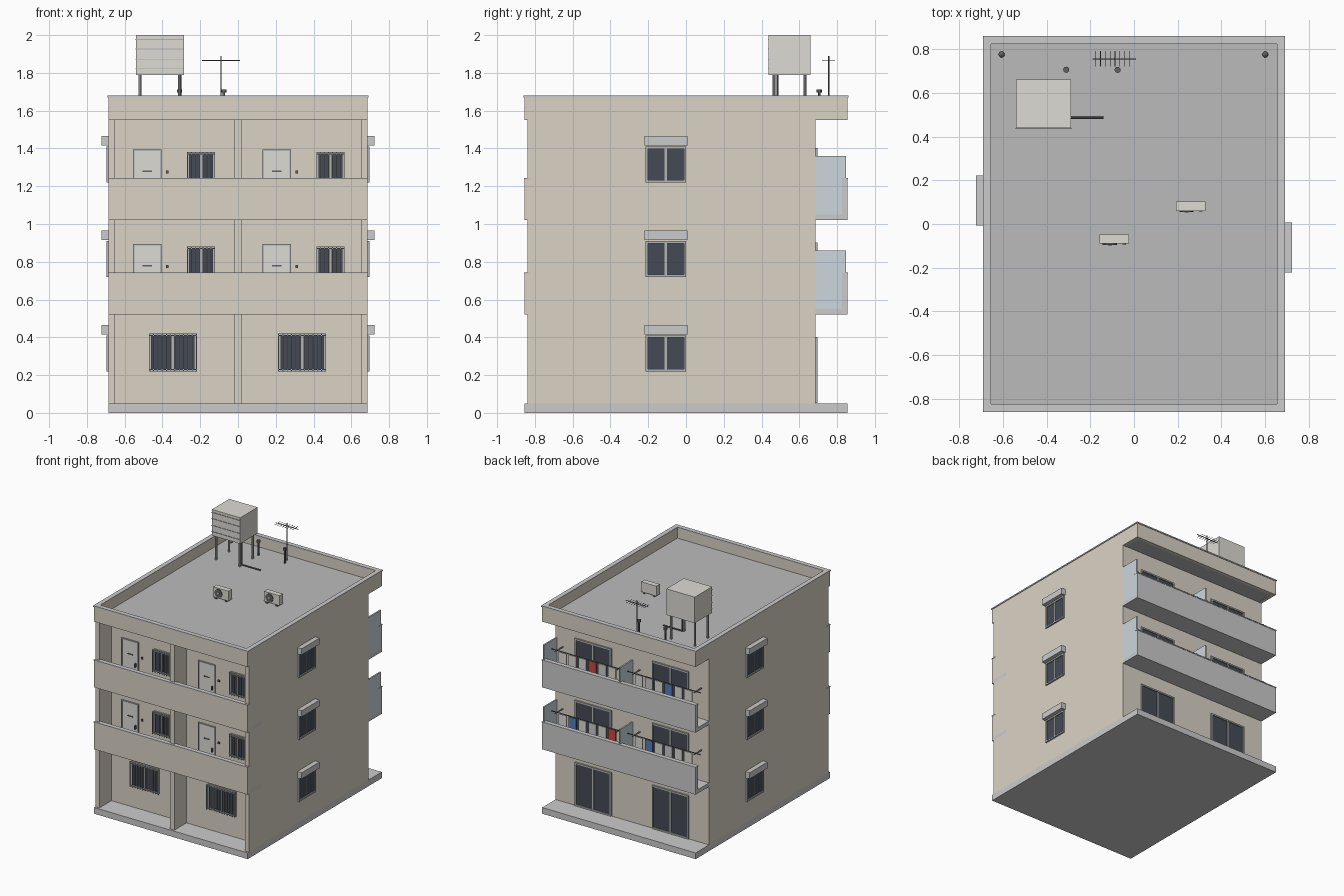
import bpy, bmesh, math
from mathutils import Matrix, Vector

if "Cube" in bpy.data.objects:
    bpy.data.objects.remove(bpy.data.objects["Cube"])


def material(name, rgb):
    m = bpy.data.materials.new(name)
    m.diffuse_color = (*rgb, 1)
    m.use_nodes = True
    m.node_tree.nodes["Principled BSDF"].inputs["Base Color"].default_value = m.diffuse_color
    return m


WALL = material("wall_beige", (0.70, 0.65, 0.56))
ROOF = material("roof_grey", (0.50, 0.50, 0.50))
CONC = material("concrete", (0.58, 0.58, 0.57))
GLASS = material("dark_glass", (0.06, 0.07, 0.09))
FRAME = material("frame_grey", (0.45, 0.46, 0.47))
DARK = material("dark_metal", (0.12, 0.12, 0.12))
PALE = material("pale_paint", (0.72, 0.71, 0.66))
PANEL = material("panel_blue", (0.60, 0.68, 0.73))
CLOTH = {"w": PALE, "g": CONC, "r": material("red_cloth", (0.55, 0.07, 0.06)),
         "b": material("blue_cloth", (0.10, 0.20, 0.48))}


def finish(name, bm, mat, loc=(0, 0, 0), rot=0):
    me = bpy.data.meshes.new(name)
    bmesh.ops.recalc_face_normals(bm, faces=bm.faces)
    bm.to_mesh(me)
    bm.free()
    me.materials.append(mat)
    ob = bpy.data.objects.new(name, me)
    ob.location = loc
    ob.rotation_euler.z = math.radians(rot)
    bpy.context.collection.objects.link(ob)
    return ob


def boxes(name, items, mat, loc=(0, 0, 0), rot=0):
    """Several boxes (x0, x1, y0, y1, z0, z1) in one object."""
    bm = bmesh.new()
    for x0, x1, y0, y1, z0, z1 in items:
        m = Matrix.Translation(((x0 + x1) / 2, (y0 + y1) / 2, (z0 + z1) / 2)) @ \
            Matrix.Diagonal((x1 - x0, y1 - y0, z1 - z0, 1))
        bmesh.ops.create_cube(bm, size=1, matrix=m)
    return finish(name, bm, mat, loc, rot)


def rods(name, items, mat, sides=8):
    """Several cylinders (start, end, radius) in one object."""
    bm = bmesh.new()
    for a, b, r in items:
        a, b = Vector(a), Vector(b)
        q = (b - a).to_track_quat('Z', 'Y').to_matrix().to_4x4()
        bmesh.ops.create_cone(bm, cap_ends=True, segments=sides, radius1=r, radius2=r,
                              depth=(b - a).length, matrix=Matrix.Translation((a + b) / 2) @ q)
    ob = finish(name, bm, mat)
    bpy.context.view_layer.objects.active = ob
    ob.select_set(True)
    bpy.ops.object.shade_smooth_by_angle()
    ob.select_set(False)
    return ob


def window(name, w, h, loc, rot, bars=False):
    """Two-pane window; loc is the bottom centre on the wall, local -y is outward."""
    a, t = w / 2, 0.012
    boxes(name + "_glass", [(-a + t, a - t, -0.004, 0.01, t, h - t)], GLASS, loc, rot)
    boxes(name + "_frame", [(-a, -a + t, -0.012, 0.01, 0, h), (a - t, a, -0.012, 0.01, 0, h),
                            (-a + t, a - t, -0.012, 0.01, 0, t), (-a + t, a - t, -0.012, 0.01, h - t, h),
                            (-0.006, 0.006, -0.010, 0.01, t, h - t)], FRAME, loc, rot)
    if bars:
        n = round(w / 0.022)
        grille = [(-a + w * i / n - 0.002, -a + w * i / n + 0.002, -0.024, -0.019, 0, h)
                  for i in range(n + 1)]
        grille += [(-a, a, -0.025, -0.018, z, z + 0.005) for z in (0.008, h - 0.013)]
        boxes(name + "_bars", grille, FRAME, loc, rot)


W, B, E = 0.685, 0.685, 0.855    # half width, main wall depth, outer edge

# main body, plinth and front wing walls
boxes("main_body", [(-W, W, -B, B, 0.05, 1.56)], WALL)
boxes("base_slab", [(-W, W, -E, E, 0, 0.05)], CONC)
boxes("front_wing_walls", [(x0, x1, -0.84, -B, 0.05, 1.56)
                           for x0, x1 in ((-W, -0.65), (-0.02, 0.02), (0.65, W))], WALL)

# roof and parapet
boxes("roof_deck", [(-0.66, 0.66, -0.83, 0.83, 1.552, 1.59)], ROOF)
boxes("roof_parapet", [(-W, W, -E, -0.825, 1.55, 1.67), (-W, W, 0.825, E, 1.55, 1.67),
                       (-W, -0.655, -0.825, 0.825, 1.55, 1.67),
                       (0.655, W, -0.825, 0.825, 1.55, 1.67)], WALL)
boxes("parapet_cap", [(-0.69, 0.69, -0.86, -0.823, 1.67, 1.68), (-0.69, 0.69, 0.823, 0.86, 1.67, 1.68),
                      (-0.69, -0.653, -0.823, 0.823, 1.67, 1.68),
                      (0.653, 0.69, -0.823, 0.823, 1.67, 1.68)], CONC)

# ground floor front windows
for s in (-1, 1):
    window("ground_window", 0.25, 0.20, (-0.345 if s < 0 else 0.34, -B, 0.22), 0, True)

laundry = {0.5: ("wwgwbw", "rwgwbw"), 1.0: ("wwbwgw", "wgrwww")}
for f in (0.5, 1.0):
    # walkway in front and balcony behind
    for s, name in ((-1, "walkway"), (1, "balcony")):
        rot = 0 if s < 0 else 180
        boxes(name + "_floor", [(-W, W, -0.83, -B, f + 0.02, f + 0.05)], CONC, (0, 0, 0), rot)
        boxes(name + "_parapet", [(-W, W, -E, -0.825, f + 0.02, f + 0.235)],
              WALL if s < 0 else CONC, (0, 0, 0), rot)
        boxes(name + "_cap", [(-0.687, 0.687, -0.858, -0.822, f + 0.235, f + 0.243)], CONC, (0, 0, 0), rot)
    # entrance doors, intercoms and barred windows
    for x in (-0.48, 0.205):
        p = (x, -B, f + 0.05)
        boxes("entrance_door", [(-0.068, 0.068, -0.006, 0.01, 0, 0.336)], PALE, p)
        boxes("door_frame", [(-0.076, -0.068, -0.012, 0.01, 0, 0.344), (0.068, 0.076, -0.012, 0.01, 0, 0.344),
                             (-0.068, 0.068, -0.012, 0.01, 0.336, 0.344)], FRAME, p)
        boxes("door_fittings", [(-0.025, 0.025, -0.010, 0, 0.226, 0.234),
                                (0.048, 0.056, -0.022, 0, 0.14, 0.17),
                                (0.1, 0.112, -0.010, 0, 0.217, 0.232)], DARK, p)
        window("corridor_window", 0.145, 0.18, (x + 0.285, -B, f + 0.20), 0, True)
    # privacy panels
    boxes("privacy_panel", [(x - 0.006, x + 0.006, B, 0.847, f + 0.05, f + 0.36)
                            for x in (0.0, 0.679)], PANEL)
    # laundry poles with brackets and clothes
    rods("laundry_pole", [((x0, 0.77, f + 0.305), (x1, 0.77, f + 0.305), 0.004)
                          for x0, x1 in ((-0.67, -0.02), (0.02, 0.66))], DARK)
    boxes("pole_bracket", [(x - 0.004, x + 0.004, B, 0.785, f + 0.295, f + 0.302)
                           for x in (-0.62, -0.07, 0.07, 0.62)], FRAME)
    for side, row in zip((-1, 1), laundry[f]):
        for i, c in enumerate(row):
            x = side * 0.34 + (i - 2.5) * 0.088
            boxes("hanging_cloth", [(x - 0.034, x + 0.034, 0.766, 0.774,
                                     f + 0.16 - 0.02 * (i % 3), f + 0.30)], CLOTH[c])

# back sliding doors and side windows with hoods
for f in (0, 0.5, 1.0):
    for x in (-0.345, 0.345):
        window("sliding_door", 0.325, 0.35, (x, B, f + 0.052), 180)
    for s in (-1, 1):
        p = (s * W, -s * 0.107, f + 0.22)
        window("side_window", 0.215, 0.19, p, 90 * s)
        boxes("side_window_hood", [(-0.114, 0.114, -0.038, 0.01, 0.195, 0.245)], CONC, p, 90 * s)

# water tank on legs
boxes("water_tank", [(-0.54, -0.287, 0.438, 0.66, 1.79, 2.0)], PALE)
boxes("tank_ribs", [(-0.542, -0.285, 0.434, 0.44, z, z + 0.004)
                    for z in (1.82, 1.87, 1.925, 1.975)], FRAME)
rods("tank_legs", [((x, y, 1.585), (x, y, 1.795), 0.008)
                   for x in (-0.52, -0.31) for y in (0.465, 0.63)], FRAME)
rods("tank_pipe", [((-0.305, 0.485, 1.595), (-0.305, 0.485, 1.795), 0.006),
                   ((-0.31, 0.485, 1.60), (-0.14, 0.485, 1.60), 0.006)], DARK)

# roof vents and drains
for x in (-0.31, -0.075):
    rods("roof_vent", [((x, 0.705, 1.585), (x, 0.705, 1.70), 0.007),
                       ((x, 0.705, 1.695), (x, 0.705, 1.712), 0.014)], DARK, 12)
for x in (-0.605, 0.6):
    bm = bmesh.new()
    bmesh.ops.create_uvsphere(bm, u_segments=12, v_segments=8, radius=0.014)
    finish("roof_drain", bm, DARK, (x, 0.775, 1.592))

# antenna
rods("antenna", [((-0.09, 0.755, 1.585), (-0.09, 0.755, 1.89), 0.004),
                 ((-0.19, 0.755, 1.865), (0.01, 0.755, 1.865), 0.003)] +
     [((-0.175 + 0.022 * i, 0.72, 1.865), (-0.175 + 0.022 * i, 0.79, 1.865), 0.0018)
      for i in range(8)], DARK, 6)

# outdoor cooling units
for x, y in ((0.26, 0.08), (-0.09, -0.07)):
    boxes("cooling_unit", [(x - 0.068, x + 0.068, y - 0.02, y + 0.023, 1.60, 1.68)], PALE)
    boxes("cooling_unit_feet", [(x + d - 0.008, x + d + 0.008, y - 0.023, y + 0.023, 1.588, 1.601)
                                for d in (-0.045, 0.045)], DARK)
    rods("cooling_unit_fan", [((x - 0.02, y - 0.018, 1.64), (x - 0.02, y - 0.025, 1.64), 0.033)], DARK, 20)
    rods("fan_hub", [((x - 0.02, y - 0.024, 1.64), (x - 0.02, y - 0.028, 1.64), 0.010)], FRAME, 12)
